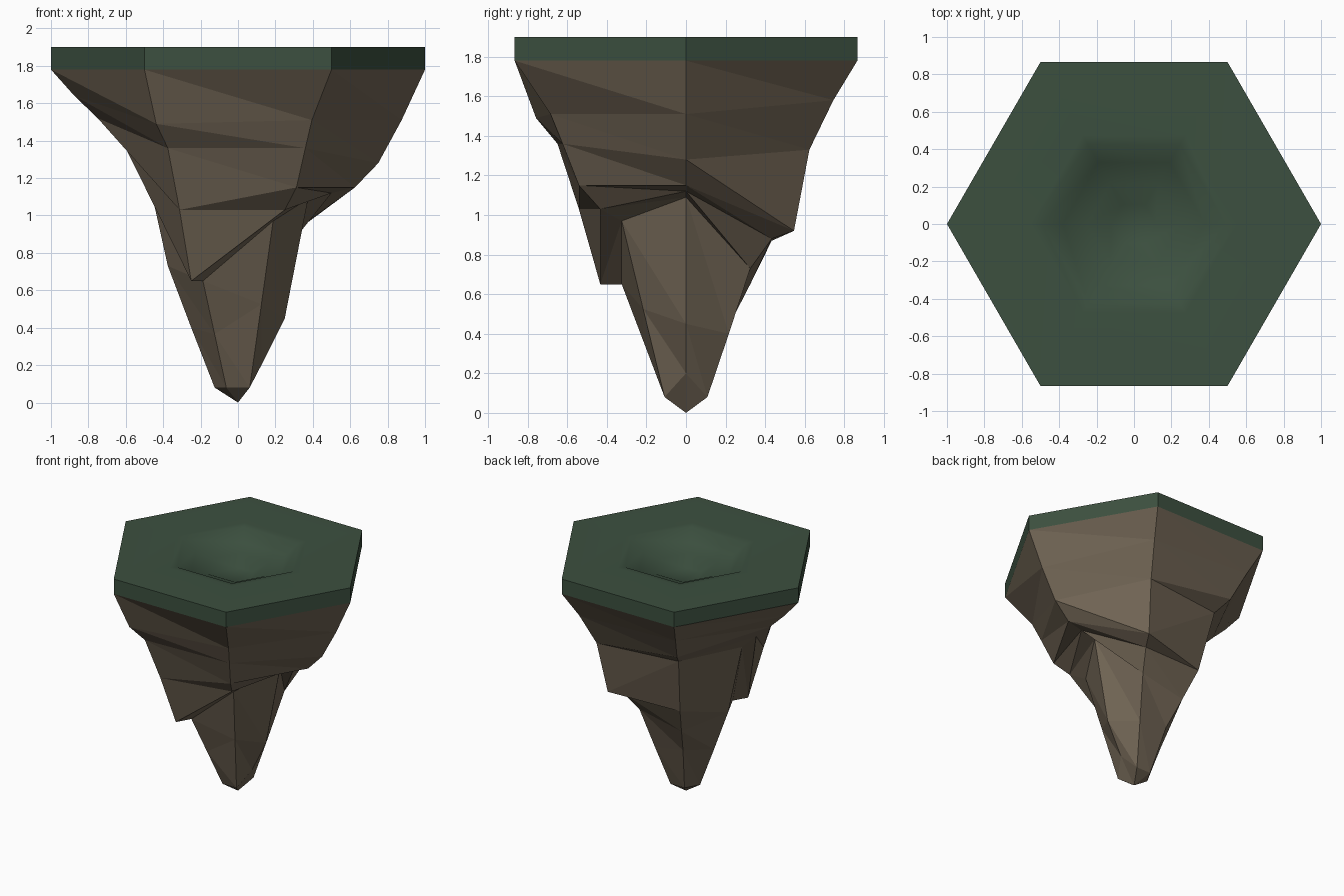
import bpy, bmesh
from math import cos, sin, radians

if "Cube" in bpy.data.objects:
    bpy.data.objects.remove(bpy.data.objects["Cube"])


def material(name, color):
    m = bpy.data.materials.new(name)
    m.diffuse_color = (*color, 1)
    m.use_nodes = True
    m.node_tree.nodes["Principled BSDF"].inputs["Base Color"].default_value = m.diffuse_color
    return m


def hex_ring(bm, points):
    """Six vertices, one per 60 degrees, each from a (radius, z) pair."""
    return [bm.verts.new((r * cos(radians(60 * k)), r * sin(radians(60 * k)), z))
            for k, (r, z) in enumerate(points)]


def bridge(bm, upper, lower, triangles=False):
    for k in range(6):
        n = (k + 1) % 6
        if triangles:
            bm.faces.new((upper[k], lower[n], upper[n]))
            bm.faces.new((upper[k], lower[k], lower[n]))
        else:
            bm.faces.new((upper[k], lower[k], lower[n], upper[n]))


def finish(bm, name, mat):
    me = bpy.data.meshes.new(name)
    bm.to_mesh(me)
    bm.free()
    ob = bpy.data.objects.new(name, me)
    bpy.context.collection.objects.link(ob)
    me.materials.append(mat)
    return ob


# Rock: one (radius, z) profile per corner, from the rim down
profiles = [
    [(1, 1.78), (.875, 1.51), (.75, 1.28), (.625, 1.15), (.5, 1.12), (.375, 1.09), (.25, .45), (.125, .2)],
    [(1, 1.78), (.86, 1.58), (.72, 1.33), (.63, .92), (.5, .88), (.375, .73), (.25, .40), (.125, .08)],
    [(1, 1.78), (.875, 1.61), (.75, 1.42), (.625, 1.33), (.5, .87), (.375, .65), (.25, .44), (.125, .08)],
    [(1, 1.78), (.875, 1.64), (.75, 1.52), (.625, 1.41), (.5, 1.29), (.375, .73), (.25, .40), (.125, .08)],
    [(1, 1.78), (.875, 1.49), (.75, 1.36), (.625, 1.03), (.5, .65), (.375, .65), (.25, .365), (.125, .08)],
    [(1, 1.78), (.79, 1.51), (.72, 1.36), (.625, 1.15), (.5, 1.03), (.375, .97), (.25, .525), (.125, .08)],
]
bm = bmesh.new()
rings = [hex_ring(bm, level) for level in zip(*profiles)]
for a, b in zip(rings, rings[1:]):
    bridge(bm, a, b, True)
tip = bm.verts.new((0, 0, 0))
for k in range(6):
    bm.faces.new((rings[-1][k], tip, rings[-1][(k + 1) % 6]))
finish(bm, "rock_base", material("rock", (.165, .13, .09)))

# Grass slab: hexagonal rim with a shallow stepped bowl in the top
bm = bmesh.new()
levels = [(1, 1.78), (1, 1.9), (.55, 1.9), (.49, 1.895), (.38, 1.82),
          (.25, 1.795), (.12, 1.735)]
rings = [hex_ring(bm, [lv] * 6) for lv in levels]
for a, b in zip(rings, rings[1:]):
    bridge(bm, b, a)
bm.faces.new(rings[-1])
bmesh.ops.recalc_face_normals(bm, faces=bm.faces)
top = max(bm.faces, key=lambda f: -f.calc_center_median().xy.length)
if top.normal.z < 0:
    bmesh.ops.reverse_faces(bm, faces=bm.faces)
grass = finish(bm, "grass_top", material("grass", (.045, .08, .05)))
bpy.context.view_layer.objects.active = grass
grass.select_set(True)
bpy.ops.object.shade_smooth_by_angle(angle=radians(50))
